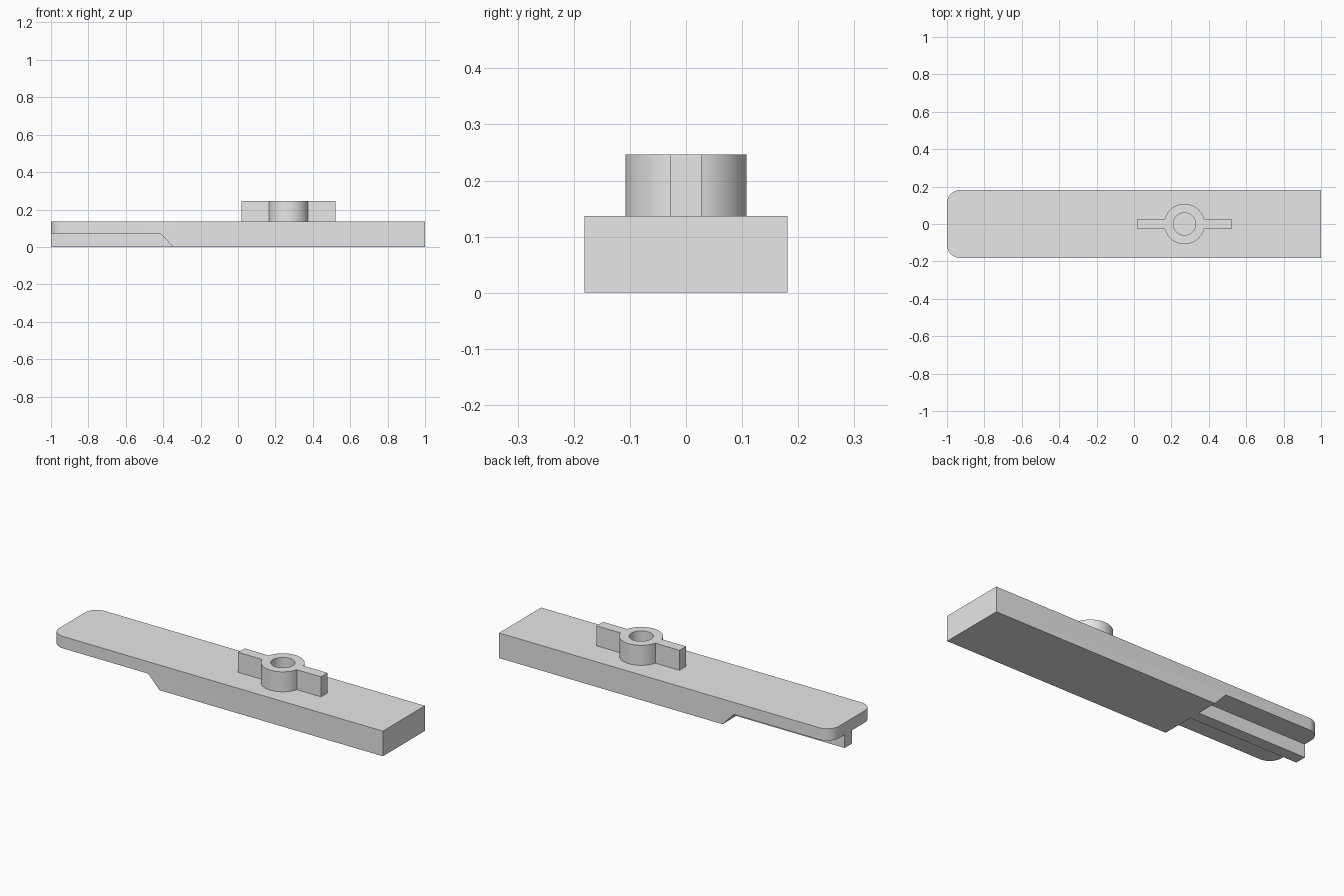
import bpy, bmesh
from math import asin, cos, sin, pi, radians
from mathutils import Vector

cube = bpy.data.objects.get("Cube")
if cube:
    bpy.data.objects.remove(cube, do_unlink=True)

grey = bpy.data.materials.new("light grey")
grey.use_nodes = True
grey.diffuse_color = (0.8, 0.8, 0.8, 1)
grey.node_tree.nodes["Principled BSDF"].inputs["Base Color"].default_value = (0.8, 0.8, 0.8, 1)

WIDTH, TOP = 0.362, 0.137
STEP = 0.072          # underside height of the thin end


def add_object(name, bm):
    bmesh.ops.recalc_face_normals(bm, faces=bm.faces)
    mesh = bpy.data.meshes.new(name)
    bm.to_mesh(mesh)
    bm.free()
    mesh.materials.append(grey)
    obj = bpy.data.objects.new(name, mesh)
    bpy.context.collection.objects.link(obj)
    bpy.ops.object.select_all(action='DESELECT')
    obj.select_set(True)
    bpy.context.view_layer.objects.active = obj
    bpy.ops.object.shade_smooth_by_angle(angle=radians(30))
    return obj


def extrude(bm, faces, offset):
    new = bmesh.ops.extrude_face_region(bm, geom=faces)["geom"]
    moved = [v for v in new if isinstance(v, bmesh.types.BMVert)]
    bmesh.ops.translate(bm, verts=moved, vec=Vector(offset))


def prism(profile, y0, y1):
    """Side profile (x, z) extruded across the width."""
    bm = bmesh.new()
    face = bm.faces.new([bm.verts.new((x, y0, z)) for x, z in profile])
    extrude(bm, [face], (0, y1 - y0, 0))
    return bm


# Main bar with a thinner, round-cornered end
bm = prism([(-1, STEP), (-0.415, STEP), (-0.347, 0), (1, 0), (1, TOP), (-1, TOP)],
           -WIDTH / 2, WIDTH / 2)
corners = [e for e in bm.edges
           if all(v.co.x < -0.99 for v in e.verts)
           and abs(e.verts[0].co.y - e.verts[1].co.y) < 0.01]
bmesh.ops.bevel(bm, geom=corners, offset=0.07, offset_type='OFFSET',
                segments=10, profile=0.5, affect='EDGES')
add_object("bar", bm)

# Rib under the thin end, to one side of the centre line
add_object("underside_rib", prism([(-1, 0), (-0.34, 0), (-0.34, STEP + 0.01), (-1, STEP + 0.01)],
                                  0, 0.063))

# Hollow round boss with two straight wings, drawn as one outline
CX, RADIUS, HOLE, REACH, HALF = 0.27, 0.108, 0.06, 0.25, 0.028
BASE, BOSS_TOP = TOP - 0.01, 0.246
start, count = asin(HALF / RADIUS), 28
arc = [start + (pi - 2 * start) * i / count for i in range(count + 1)]
half = [(REACH, HALF)] + [(RADIUS * cos(a), RADIUS * sin(a)) for a in arc] + [(-REACH, HALF)]
outline = half + [(-x, -y) for x, y in half]
hole = [(HOLE * cos(2 * pi * i / 48), HOLE * sin(2 * pi * i / 48)) for i in range(48)]

bm = bmesh.new()
edges = []
for loop in (outline, hole):
    verts = [bm.verts.new((CX + x, y, BASE)) for x, y in loop]
    edges += [bm.edges.new((v, verts[i - 1])) for i, v in enumerate(verts)]
bmesh.ops.triangle_fill(bm, edges=edges, use_beauty=True)
extrude(bm, bm.faces[:], (0, 0, BOSS_TOP - BASE))
add_object("winged_boss", bm)
